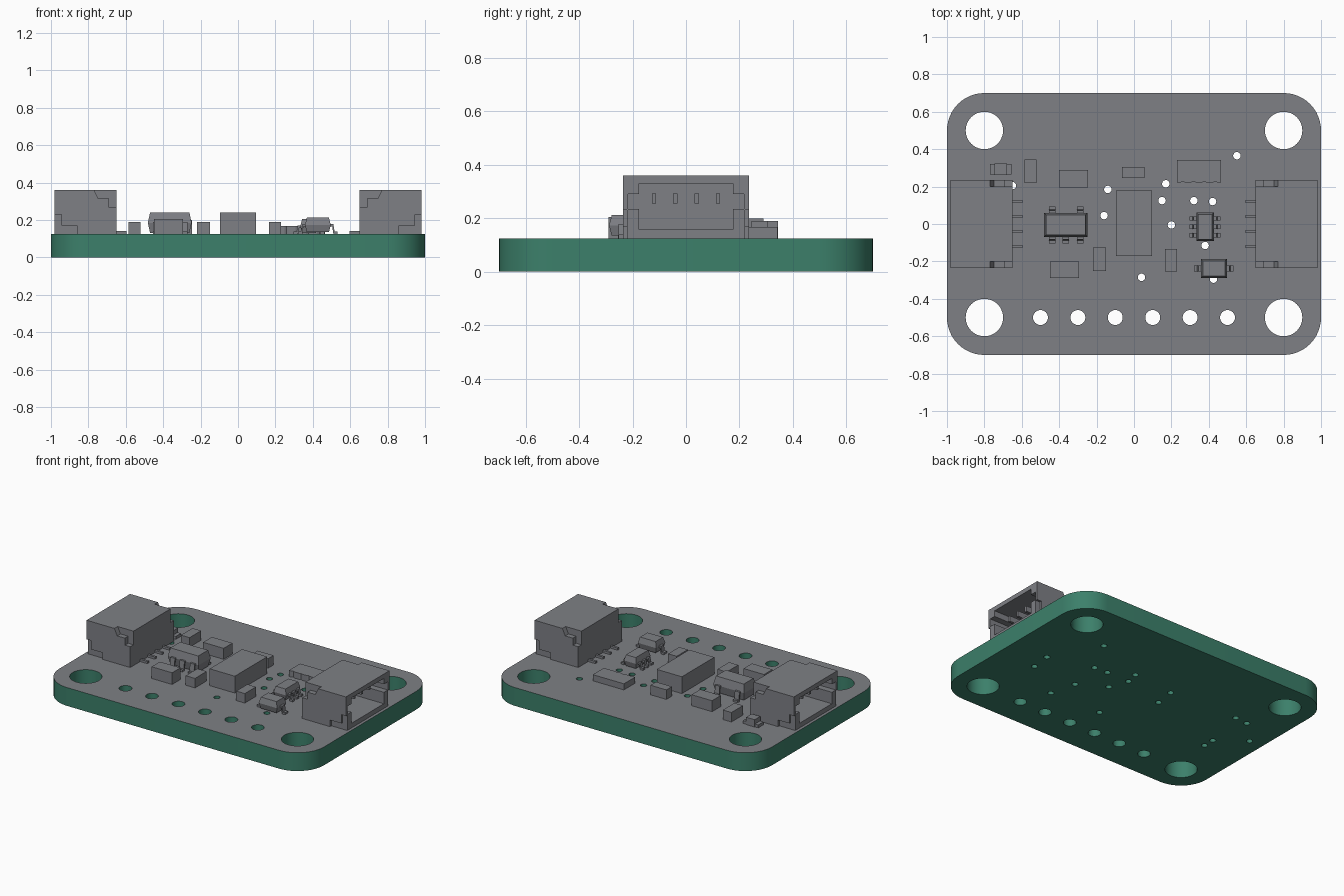
import bpy, bmesh, math
from mathutils import Vector

if "Cube" in bpy.data.objects:
    bpy.data.objects.remove(bpy.data.objects["Cube"])


def material(name, rgb):
    m = bpy.data.materials.new(name)
    m.diffuse_color = (*rgb, 1)
    m.use_nodes = True
    m.node_tree.nodes["Principled BSDF"].inputs["Base Color"].default_value = m.diffuse_color
    return m


GREY = material("component_grey", (0.21, 0.216, 0.235))
GREEN = material("board_green", (0.045, 0.215, 0.145))
TOP = 0.125


def finish(name, bm, mat=GREY):
    bmesh.ops.recalc_face_normals(bm, faces=bm.faces)
    me = bpy.data.meshes.new(name)
    bm.to_mesh(me)
    bm.free()
    me.materials.append(mat)
    ob = bpy.data.objects.new(name, me)
    bpy.context.collection.objects.link(ob)
    return ob


def add_prism(bm, pts, offset):
    """Extrude a closed polygon of 3D points along an offset."""
    f = bm.faces.new([bm.verts.new(p) for p in pts])
    r = bmesh.ops.extrude_face_region(bm, geom=[f], use_keep_orig=True)
    bmesh.ops.translate(bm, vec=Vector(offset),
                        verts=[v for v in r["geom"] if isinstance(v, bmesh.types.BMVert)])


def add_box(bm, x0, x1, y0, y1, z0, z1):
    add_prism(bm, [(x0, y0, z0), (x1, y0, z0), (x1, y1, z0), (x0, y1, z0)], (0, 0, z1 - z0))


def box(name, *b):
    bm = bmesh.new()
    add_box(bm, *b)
    return finish(name, bm)


def chip_body(name, x0, x1, y0, y1, z0, z1, t):
    """Moulded package: widest at the middle, drafted above and below."""
    bm = bmesh.new()
    rings = []
    for z, d in ((z0, t), ((z0 + z1) / 2, 0), (z1, t)):
        rings.append([bm.verts.new(p) for p in ((x0 + d, y0 + d, z), (x1 - d, y0 + d, z),
                                                (x1 - d, y1 - d, z), (x0 + d, y1 - d, z))])
    for a, b in zip(rings, rings[1:]):
        for i in range(4):
            bm.faces.new((a[i], a[(i + 1) % 4], b[(i + 1) % 4], b[i]))
    bm.faces.new(rings[0])
    bm.faces.new(rings[2])
    return finish(name, bm)


def leads(name, roots, reach, width, zmid):
    """Gull-wing leads; each root is (x, y, dx, dy)."""
    bm = bmesh.new()
    t = 0.014
    prof = [(-0.01, zmid), (reach * 0.45, zmid), (reach * 0.6, TOP + t), (reach, TOP + t), (reach, TOP),
            (reach * 0.45, TOP), (reach * 0.3, zmid - t), (-0.01, zmid - t)]
    for x, y, dx, dy in roots:
        w = Vector((-dy, dx, 0)) * width
        add_prism(bm, [Vector((x + dx * u, y + dy * u, z)) - w / 2 for u, z in prof], w)
    return finish(name, bm)


# Board: rounded outline with mounting holes, header holes and vias
curve = bpy.data.curves.new("circuit_board", "CURVE")
curve.dimensions = "2D"
curve.fill_mode = "BOTH"
curve.extrude = TOP / 2


def loop(pts):
    s = curve.splines.new("POLY")
    s.points.add(len(pts) - 1)
    for p, (x, y) in zip(s.points, pts):
        p.co = (x, y, 0, 1)
    s.use_cyclic_u = True


def circle(x, y, r, n):
    loop([(x + r * math.cos(math.tau * i / n), y + r * math.sin(math.tau * i / n)) for i in range(n)])


outline = []
for k, (cx, cy) in enumerate(((0.8, 0.5), (-0.8, 0.5), (-0.8, -0.5), (0.8, -0.5))):
    for i in range(13):
        a = math.pi / 2 * (k + i / 12)
        outline.append((cx + 0.2 * math.cos(a), cy + 0.2 * math.sin(a)))
    circle(cx, cy, 0.1, 40)
loop(outline)
for i in range(6):
    circle(-0.5 + 0.2 * i, -0.5, 0.04, 24)
for x, y in ((-.65, .205), (-.14, .185), (-.16, .045), (.17, .215), (.15, .125), (.32, .125), (.42, .12),
             (.2, -.005), (.38, -.115), (.04, -.285), (.425, -.295), (.55, .365), (.73, .03), (.715, -.107),
             (-.745, .197), (-.9, .04), (-.72, -.1), (-.72, -.18)):
    circle(x, y, 0.02, 16)
board = bpy.data.objects.new("circuit_board", curve)
bpy.context.collection.objects.link(board)
board.location.z = TOP / 2
bpy.context.view_layer.objects.active = board
board.select_set(True)
bpy.ops.object.convert(target="MESH")
board = bpy.context.view_layer.objects.active
bm = bmesh.new()
bm.from_mesh(board.data)
bmesh.ops.remove_doubles(bm, verts=bm.verts, dist=1e-5)
bmesh.ops.recalc_face_normals(bm, faces=bm.faces)
bm.normal_update()
for f in bm.faces:
    f.material_index = 1 if f.normal.z > 0.5 else 0
bm.to_mesh(board.data)
bm.free()
board.data.materials.clear()
board.data.materials.append(GREEN)
board.data.materials.append(GREY)
bm = bmesh.new()
bm.from_mesh(board.data)
for f in bm.faces:
    f.material_index = 1 if f.normal.z > 0.5 else 0
bm.to_mesh(board.data)
bm.free()
bpy.ops.object.shade_smooth_by_angle(angle=math.radians(35))

# Cable connectors: shell with open cavity, side recesses, contacts and solder tails
for side, s in (("right", 1), ("left", -1)):
    shell = box(side + "_connector_shell", *sorted((s * 0.65, s * 0.98)), -0.235, 0.235, TOP, 0.36)
    bm = bmesh.new()
    half = [(.175, .157), (.175, .235), (.217, .235), (.217, .29), (.175, .29), (.175, .33)]
    section = half + [(-y, z) for y, z in reversed(half)]
    add_prism(bm, [(s * 0.72, y, z) for y, z in section], (s * 0.3, 0, 0))
    upper = [(.775, .37), (.77, .36), (.748, .315), (.69, .315), (.69, .267), (.64, .267), (.64, .37)]
    lower = [(.99, .23), (.945, .23), (.945, .17), (.86, .17), (.86, .12), (.99, .12)]
    for y, dy in ((0.2, 0.05), (-0.2, -0.05)):
        add_prism(bm, [(s * x, y, z) for x, z in upper], (0, dy, 0))
        add_prism(bm, [(s * x, y * 1.1, z) for x, z in lower], (0, dy, 0))
    cutter = finish("connector_cutter", bm)
    cutter.hide_render = True
    mod = shell.modifiers.new("cut", "BOOLEAN")
    mod.object = cutter
    mod.solver = "EXACT"
    bpy.context.view_layer.objects.active = shell
    bpy.ops.object.modifier_apply(modifier="cut")
    bpy.data.objects.remove(cutter)
    bm = bmesh.new()
    for y in (-0.12, -0.04, 0.04, 0.12):
        add_box(bm, *sorted((s * 0.70, s * 0.91)), y - .008, y + .008, 0.255, 0.293)
        add_box(bm, *sorted((s * 0.595, s * 0.66)), y - .008, y + .008, TOP, 0.14)
    finish(side + "_connector_contacts", bm)

# Plain rectangular parts: x0, x1, y0, y1, top
for name, x0, x1, y0, y1, z in (
        ("sensor_block", -.095, .095, -.17, .18, .24),
        ("capacitor_back", -.4, -.245, .195, .29, .2),
        ("capacitor_front", -.45, -.295, -.29, -.2, .205),
        ("resistor_left", -.585, -.52, .22, .345, .19),
        ("resistor_back", -.065, .055, .245, .305, .19),
        ("resistor_front", -.22, -.15, -.25, -.125, .19),
        ("resistor_right", .165, .23, -.255, -.135, .19),
        ("indicator_lamp_base", -.77, -.655, .265, .32, .145),
        ("indicator_lamp_body", -.745, -.68, .262, .323, .175)):
    box(name, x0, x1, y0, y1, TOP, z)

# Resistor array with scalloped long edges
bm = bmesh.new()
edge = [(.23, .222)]
for i in range(4):
    c = .26 + .0583 * i
    edge += [(c - .012, .222), (c, .228), (c + .012, .222)]
edge.append((.465, .222))
add_prism(bm, [(x, y, TOP) for x, y in edge + [(.465, .342), (.23, .342)]], (0, 0, .042))
finish("resistor_array", bm)

# Packaged chips with leads
chip_body("regulator_body", -.482, -.248, -.07, .06, .13, .24, .012)
leads("regulator_leads", [(x, -.065, 0, -1) for x in (-.437, -.365, -.288)]
      + [(x, .055, 0, 1) for x in (-.437, -.288)], .038, .035, .19)
chip_body("level_shifter_body", .333, .427, -.092, .062, .13, .205, .01)
leads("level_shifter_leads", [(.38 + d * .043, y, d, 0) for d in (-1, 1) for y in (-.06, -.015, .03)],
      .04, .022, .17)
chip_body("diode_body", .358, .496, -.288, -.188, .135, .212, .01)
leads("diode_leads", [(.427 + d * .065, -.237, d, 0) for d in (-1, 1)], .04, .032, .178)
